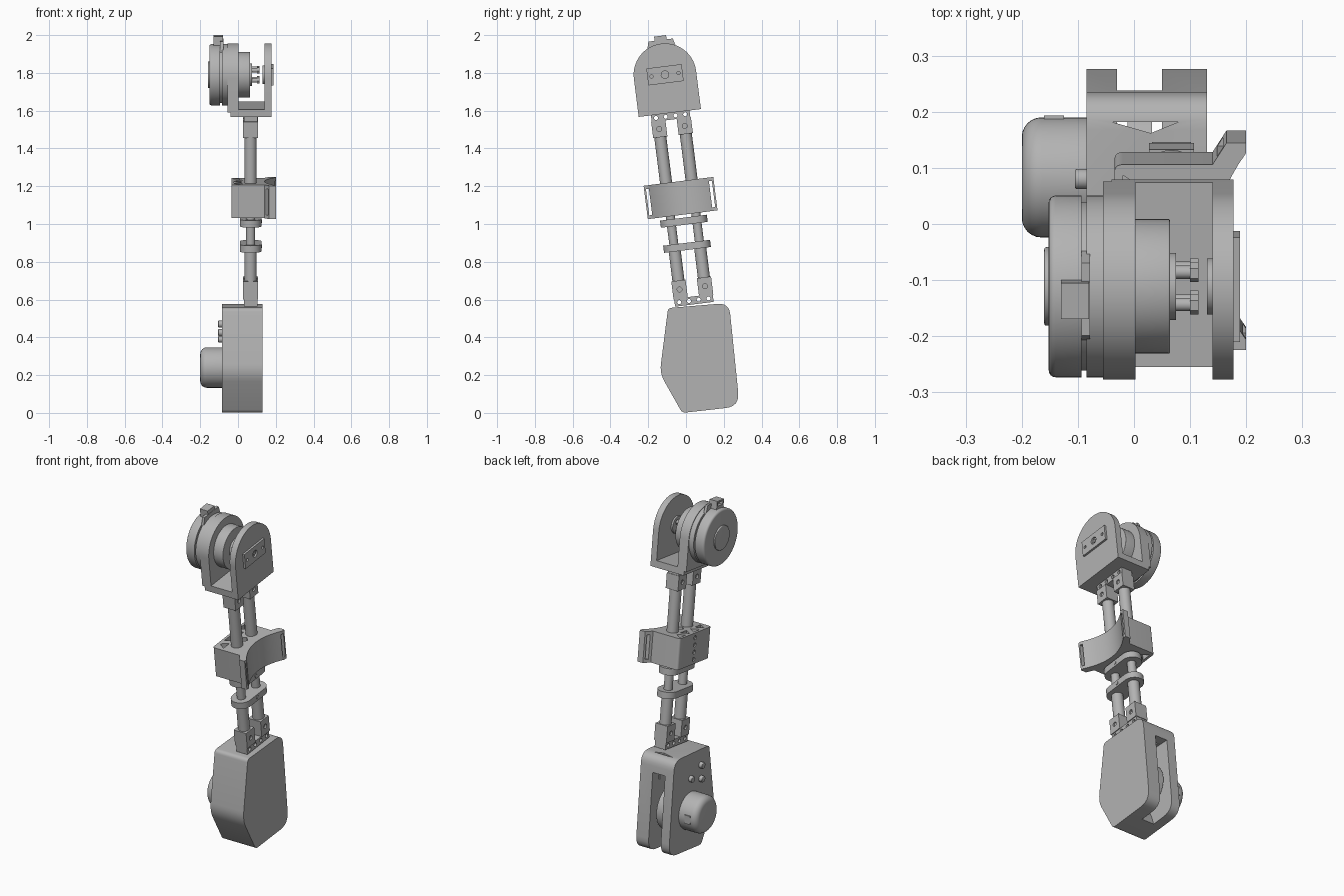
import bpy, bmesh, math
from mathutils import Vector

cube = bpy.data.objects.get("Cube")
if cube:
    bpy.data.objects.remove(cube, do_unlink=True)

TILT = math.radians(7.2)
grey = bpy.data.materials.new("machined grey")
grey.use_nodes = True
grey.diffuse_color = (0.45, 0.45, 0.45, 1)
grey.node_tree.nodes["Principled BSDF"].inputs["Base Color"].default_value = (0.45, 0.45, 0.45, 1)
parts = []


def prism(name, pts, a, b, axis="x", tilt=True, bevel=0, end=0, segs=4, keep=True):
    """Extrude a 2D outline from a to b along x (outline y, z) or z (outline x, y)."""
    bm = bmesh.new()
    k = 0 if axis == "x" else 2
    at = (lambda p, h: (h, p[0], p[1])) if k == 0 else (lambda p, h: (p[0], p[1], h))
    low = [bm.verts.new(at(p, a)) for p in pts]
    high = [bm.verts.new(at(p, b)) for p in pts]
    bm.faces.new(low[::-1])
    bm.faces.new(high)
    for i in range(len(pts)):
        j = (i + 1) % len(pts)
        bm.faces.new((low[i], low[j], high[j], high[i]))
    bmesh.ops.recalc_face_normals(bm, faces=bm.faces)
    if bevel:
        rim = [e for e in bm.edges if all(abs(v.co[k] - end) < 1e-5 for v in e.verts)]
        bmesh.ops.bevel(bm, geom=rim, offset=bevel, segments=segs, profile=0.5, affect="EDGES")
    mesh = bpy.data.meshes.new(name)
    bm.to_mesh(mesh)
    bm.free()
    obj = bpy.data.objects.new(name, mesh)
    bpy.context.scene.collection.objects.link(obj)
    obj.rotation_euler.x = TILT if tilt else 0
    if keep:
        mesh.materials.append(grey)
        parts.append(obj)
    else:
        obj.hide_render = True
    return obj


def circle(c, r, n=48):
    return [(c[0] + r * math.cos(2 * math.pi * i / n), c[1] + r * math.sin(2 * math.pi * i / n))
            for i in range(n)]


def rect(x0, y0, x1, y1):
    return [(x0, y0), (x1, y0), (x1, y1), (x0, y1)]


def rounded(corners, n=6):
    """Round each (x, y, cut length) corner with a quadratic arc."""
    out = []
    for i, (x, y, r) in enumerate(corners):
        p = Vector((x, y))
        if not r:
            out.append((x, y))
            continue
        q = p + (Vector(corners[i - 1][:2]) - p).normalized() * r
        s = p + (Vector(corners[(i + 1) % len(corners)][:2]) - p).normalized() * r
        for j in range(n + 1):
            t = j / n
            out.append(tuple(q * (1 - t) ** 2 + p * 2 * t * (1 - t) + s * t * t))
    return out


def cut(target, *cutters):
    bpy.context.view_layer.update()
    bpy.context.view_layer.objects.active = target
    for c in cutters:
        m = target.modifiers.new("cut", "BOOLEAN")
        m.operation, m.solver, m.object = "DIFFERENCE", "EXACT", c
        bpy.ops.object.modifier_apply(modifier=m.name)
        bpy.data.objects.remove(c, do_unlink=True)


def cutter(pts, a, b, axis="x", tilt=True):
    return prism("cutter", pts, a, b, axis, tilt, keep=False)


# Lower housing with rear slot
outline = rounded([(-.02, 0, .02), (-.139, .21, .05), (-.095, .555, .02),
                   (.228, .582, .06), (.284, .034, .075)])
housing = prism("lower_housing", outline, -.085, .13, tilt=False)
slot = rounded([(-.04, .13, 0), (.1, .1, .03), (.15, -.05, 0), (.35, -.05, 0),
                (.35, .49, 0), (.1, .48, .05), (-.04, .4, .05)])
cut(housing, cutter(slot, -.03, .05, tilt=False),
    cutter([(-.04, .182), (.03, .162), (.08, .182)], .42, .7, "z", False))

# Ring wheel inside the slot
wheel = prism("slot_wheel", circle((.1, .24), .13), -.012, .032, tilt=False)
cut(wheel, cutter(circle((.1, .24), .1), -.02, 0, tilt=False),
    cutter(circle((.1, .24), .1), .02, .05, tilt=False))
prism("wheel_axle", circle((.1, .24), .03, 24), -.04, .06, tilt=False)

# Side motor and housing bolts
prism("lower_motor", circle((.083, .24), .107), -.2, -.08, tilt=False, bevel=.035, end=-.2, segs=6)
prism("motor_port", rect(.165, .215, .193, .265), -.16, -.125, tilt=False)
for y, z in ((-.015, .47), (.08, .425), (-.015, .39)):
    prism("housing_bolt", circle((y, z), .018, 20), -.105, -.08, tilt=False, bevel=.004, end=-.105)

# Paired tubes with end clamps
X, RODS = .067, (.048, .184)
for v in RODS:
    for name, lo, hi, r in (("upper_tube", 1.2, 1.5, .032), ("inner_rod", .86, 1.1, .024),
                            ("lower_tube", .66, .88, .032)):
        prism(name, circle((X, v), r, 32), lo, hi, "z")
    for name, lo, hi in (("lower_clamp", .605, .7), ("upper_clamp", 1.465, 1.552)):
        clamp = prism(name, rect(X - .04, v - .038, X + .04, v + .038), lo, hi, "z")
        cut(clamp, cutter(circle((v, (lo + hi) / 2), .013, 16), .098, .13),
            cutter(circle((v, (lo + hi) / 2), .013, 16), 0, .036))
for name, lo, hi in (("lower_mount_strip", .565, .607), ("upper_mount_strip", 1.55, 1.588)):
    strip = prism(name, rect(X - .035, .013, X + .035, .219), lo, hi, "z")
    cut(strip, *[cutter(circle((.038 + .052 * i, (lo + hi) / 2), .011, 12), 0, .2) for i in range(4)])

# Capsule-shaped collars
for w in (.874, 1.008):
    capsule = [(X + .057 * math.cos(math.pi * (i % 17 + i // 17 * 16) / 16),
                RODS[1 - i // 17] + .057 * math.sin(math.pi * (i % 17 + i // 17 * 16) / 16))
               for i in range(34)]
    prism("tube_collar", capsule, w - .019, w + .019, "z")
    prism("collar_screw", circle((.116, w), .01, 12), .12, .128)

# Cuff block with truss openings and side screw holes
MID = .114
block = prism("cuff_block", rounded([(-.035, MID - .147, .015), (.13, MID - .147, 0),
                                     (.13, MID + .147, 0), (-.035, MID + .147, .015)]), 1.043, 1.221, "z")
holes = []
for i in range(4):
    a = MID - .128 + .066 * i
    near, far = (-.02, .022) if i % 2 else (.022, -.02)
    holes.append(cutter([(near, a), (near, a + .058), (far, a + .029)], 1, 1.3, "z"))
    holes.append(cutter(circle((MID, 1.07 + .041 * i), .012, 12), -.05, -.028))
holes.append(cutter([(X - .025, MID), (X, MID - .025), (X + .025, MID), (X, MID + .025)], 1, 1.3, "z"))
cut(block, *holes)

# Concave cuff wing with strap slots
dish = [(.14 + .06 * (t / 8) ** 2, MID + .168 * t / 8) for t in range(-8, 9)]
wing_outline = ([(.125, MID - .147), (.14, MID - .147), (.165, MID - .186), (.2, MID - .186)] + dish
                + [(.2, MID + .186), (.165, MID + .186), (.14, MID + .147), (.125, MID + .147)])
wing = prism("cuff_wing", wing_outline, 1.043, 1.221, "z")
cut(wing, *[cutter(rect(MID + s * .168 - .008, 1.062, MID + s * .168 + .008, 1.202), .1, .3)
            for s in (-1, 1)])

# Hip fork: base and two arched plates
HIP = (.114, 1.79)
R = .166
arch = [(HIP[0] + R, 1.586)] + [(HIP[0] + R * math.cos(math.pi * i / 32), HIP[1] + R * math.sin(math.pi * i / 32))
                                for i in range(33)] + [(HIP[0] - R, 1.586)]
prism("fork_base", rect(-.04, HIP[0] - R, .176, HIP[0] + R), 1.586, 1.625, "z")
prism("fork_outer_plate", arch, .14, .177)
inner_arch = [(p, max(q, 1.61)) for p, q in arch]
prism("fork_motor_plate", inner_arch, -.055, .003)

# Hip motor: name, start, end, radius, bevel, bevelled end
for name, a, b, r, bev, end in (("motor_front_ring", -.085, -.05, .162, 0, 0),
                                ("motor_gap", -.1, -.08, .15, 0, 0),
                                ("motor_drum", -.152, -.094, .162, .012, -.152),
                                ("motor_cap", -.16, -.15, .07, .004, -.16),
                                ("motor_output", 0, .064, .12, .003, .064),
                                ("output_flange", .06, .075, .06, 0, 0),
                                ("plate_boss", .13, .142, .05, 0, 0)):
    prism(name, circle(HIP, r, 64), a, b, bevel=bev, end=end)
for sv in (-.029, .029):
    for sw in (-.027, .027):
        c = (HIP[0] + sv, HIP[1] + sw)
        prism("bolt_shank", circle(c, .012, 16), .07, .102)
        prism("bolt_head", circle(c, .018, 6), .1, .115)

# Outer bearing plate with holes
bearing = prism("bearing_plate", rect(HIP[0] - .094, HIP[1] - .045, HIP[0] + .094, HIP[1] + .045), .17, .189)
cut(bearing, cutter(circle(HIP, .02, 20), .178, .2),
    *[cutter(circle((HIP[0] + d, HIP[1]), .009, 12), .178, .2) for d in (-.072, .072)])
prism("bearing_pin", circle(HIP, .01, 12), .17, .185)

# Cable connector on top of the motor
prism("connector_base", [(HIP[0] - .08, 1.92), (HIP[0] + .08, 1.92), (HIP[0] + .065, 1.975),
                         (HIP[0] - .065, 1.975)], -.094, -.078)
connector = prism("connector_box", rect(HIP[0] - .032, 1.93, HIP[0] + .032, 1.997), -.13, -.08)
cut(connector, cutter(rect(HIP[0] - .022, 1.968, HIP[0] + .022, 1.988), -.15, -.11))

# Smooth curved faces, keep edges sharp
bpy.ops.object.select_all(action="DESELECT")
for obj in parts:
    obj.select_set(True)
bpy.context.view_layer.objects.active = parts[0]
bpy.ops.object.shade_smooth_by_angle(angle=math.radians(35))
